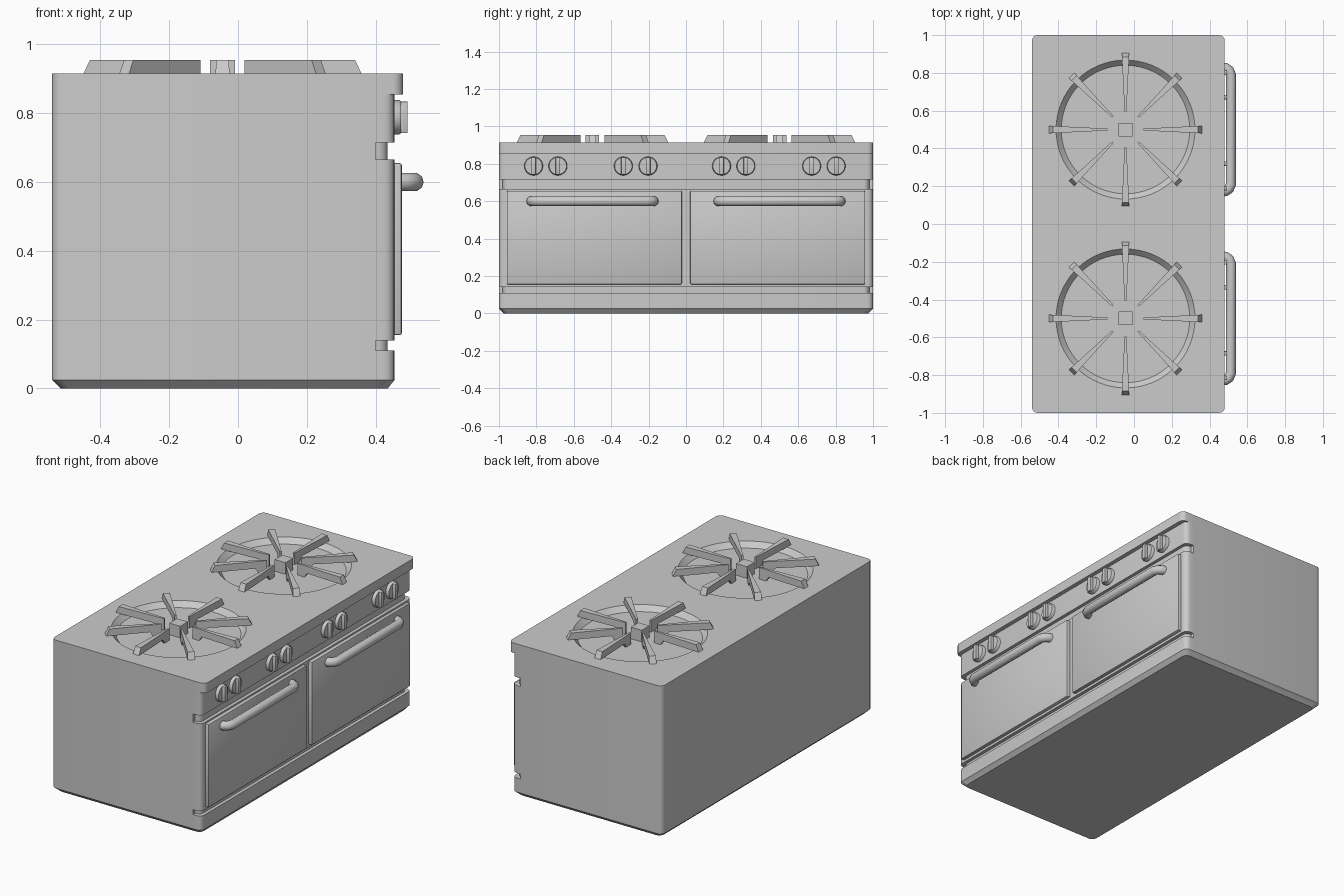
import bpy, bmesh, math
from mathutils import Matrix, Vector

if "Cube" in bpy.data.objects:
    bpy.data.objects.remove(bpy.data.objects["Cube"])

BX = -0.045          # burner centre in x
TOP = 0.915


def make(name, bm, smooth=True, angle=30):
    bmesh.ops.remove_doubles(bm, verts=bm.verts, dist=1e-5)
    bmesh.ops.recalc_face_normals(bm, faces=bm.faces)
    me = bpy.data.meshes.new(name)
    bm.to_mesh(me)
    bm.free()
    ob = bpy.data.objects.new(name, me)
    bpy.context.collection.objects.link(ob)
    if smooth:
        shade(ob, angle)
    return ob


def shade(ob, angle=30):
    bpy.ops.object.select_all(action='DESELECT')
    bpy.context.view_layer.objects.active = ob
    ob.select_set(True)
    bpy.ops.object.shade_smooth_by_angle(angle=math.radians(angle))


def loft(bm, rings):
    vs = [[bm.verts.new(p) for p in r] for r in rings]
    n = len(vs[0])
    for a, b in zip(vs, vs[1:]):
        for i in range(n):
            j = (i + 1) % n
            bm.faces.new((a[i], a[j], b[j], b[i]))
    bm.faces.new(vs[0][::-1])
    bm.faces.new(vs[-1])


def outline(z, front, d=0.0, inset=0.0, r=0.03):
    """Plan outline of the cabinet; d pulls in the front corners only."""
    back, side = -0.54 + inset, 1 - inset
    half = [(back, side - r)]
    half = [(back + r - r * math.cos(t), side - r + r * math.sin(t))
            for t in (math.pi / 2 * k / 4 for k in range(5))]
    half += [(0.40, side), (0.40, side - d)]
    half += [(front - r + r * math.sin(t), side - d - r + r * math.cos(t))
             for t in (math.pi / 2 * k / 4 for k in range(5))]
    pts = half + [(x, -y) for x, y in reversed(half)]
    return [(x, y, z) for x, y in pts]


# cabinet body with chamfered foot, grooves and overhanging top
bm = bmesh.new()
loft(bm, [outline(0, 0.435, inset=0.025), outline(0.025, 0.455),
          outline(0.11, 0.455), outline(0.11, 0.435, 0.02),
          outline(0.14, 0.435, 0.02), outline(0.14, 0.455),
          outline(0.665, 0.455), outline(0.665, 0.435, 0.02),
          outline(0.715, 0.435, 0.02), outline(0.715, 0.455),
          outline(0.855, 0.455), outline(0.855, 0.48), outline(TOP, 0.48)])
body = make("cabinet_body", bm, smooth=False)

# burner bowls cut into the top
for s in (-1, 1):
    bm = bmesh.new()
    prof = [(0.34, 0.885), (0.368, TOP), (0.368, TOP + 0.05)]
    loft(bm, [[(BX + r * math.cos(a), 0.5 * s + r * math.sin(a), z)
               for a in (2 * math.pi * k / 64 for k in range(64))]
              for r, z in prof])
    cutter = make("bowl_cutter", bm, smooth=False)
    cutter.hide_render = True
    mod = body.modifiers.new("bowl", 'BOOLEAN')
    mod.operation, mod.solver, mod.object = 'DIFFERENCE', 'EXACT', cutter
    bpy.context.view_layer.objects.active = body
    bpy.ops.object.modifier_apply(modifier=mod.name)
    bpy.data.objects.remove(cutter)
shade(body)


def grate(name, cy):
    """Eight tapered arms around a burner centre."""
    bm = bmesh.new()
    prof = [(0.405, 0.913), (0.385, 0.955), (0.095, 0.955), (0.095, 0.885),
            (0.14, 0.885), (0.16, 0.913)]
    for k in range(8):
        rot = Matrix.Translation((BX, cy, 0)) @ Matrix.Rotation(k * math.pi / 4, 4, 'Z')
        rings = []
        for s in (-1, 1):
            rings.append([rot @ Vector((r, s * (0.005 + 0.015 * (r - 0.095) / 0.31), z))
                          for r, z in prof])
        loft(bm, rings)
    return make(name, bm, smooth=False)


def block(name, lo, hi, bevel=0.0):
    bm = bmesh.new()
    size = Vector(hi) - Vector(lo)
    mid = (Vector(hi) + Vector(lo)) / 2
    bmesh.ops.create_cube(bm, size=1, matrix=Matrix.Translation(mid) @ Matrix.Diagonal((*size, 1)))
    if bevel:
        bmesh.ops.bevel(bm, geom=bm.edges[:], offset=bevel, segments=2,
                        profile=0.5, affect='EDGES')
    return make(name, bm)


for s, side in ((-1, "left"), (1, "right")):
    cy = 0.5 * s
    # burner grate and centre post
    grate(side + "_grate", cy)
    block(side + "_burner_post", (BX - 0.036, cy - 0.036, 0.88), (BX + 0.036, cy + 0.036, 0.955))

    # oven door
    block(side + "_oven_door", (0.43, cy * 0.98 - 0.468, 0.155),
          (0.476, cy * 0.98 + 0.468, 0.655), 0.006)

    # door handle: bent tube
    cu = bpy.data.curves.new(side + "_door_handle", 'CURVE')
    cu.dimensions = '3D'
    cu.bevel_depth, cu.bevel_resolution, cu.use_fill_caps = 0.027, 3, True
    half = [(0.465, 0.328), (0.485, 0.326), (0.503, 0.314), (0.513, 0.29)]
    path = [(x, cy - y) for x, y in half] + [(x, cy + y) for x, y in reversed(half)]
    sp = cu.splines.new('POLY')
    sp.points.add(len(path) - 1)
    for p, (x, y) in zip(sp.points, path):
        p.co = (x, y, 0.60, 1)
    sp.use_smooth = True
    handle = bpy.data.objects.new(side + "_door_handle", cu)
    bpy.context.collection.objects.link(handle)

# control knobs: round dial with a raised vertical grip
for i, y in enumerate((-0.815, -0.685, -0.335, -0.203, 0.19, 0.32, 0.672, 0.803)):
    bm = bmesh.new()
    loft(bm, [[(x, y + r * math.cos(a), 0.788 + r * math.sin(a))
               for a in (2 * math.pi * k / 32 for k in range(32))]
              for r, x in ((0.05, 0.445), (0.05, 0.468), (0.046, 0.474))])
    make(f"knob_dial_{i + 1}", bm, angle=35)
    block(f"knob_grip_{i + 1}", (0.46, y - 0.012, 0.742), (0.493, y + 0.012, 0.834), 0.003)
